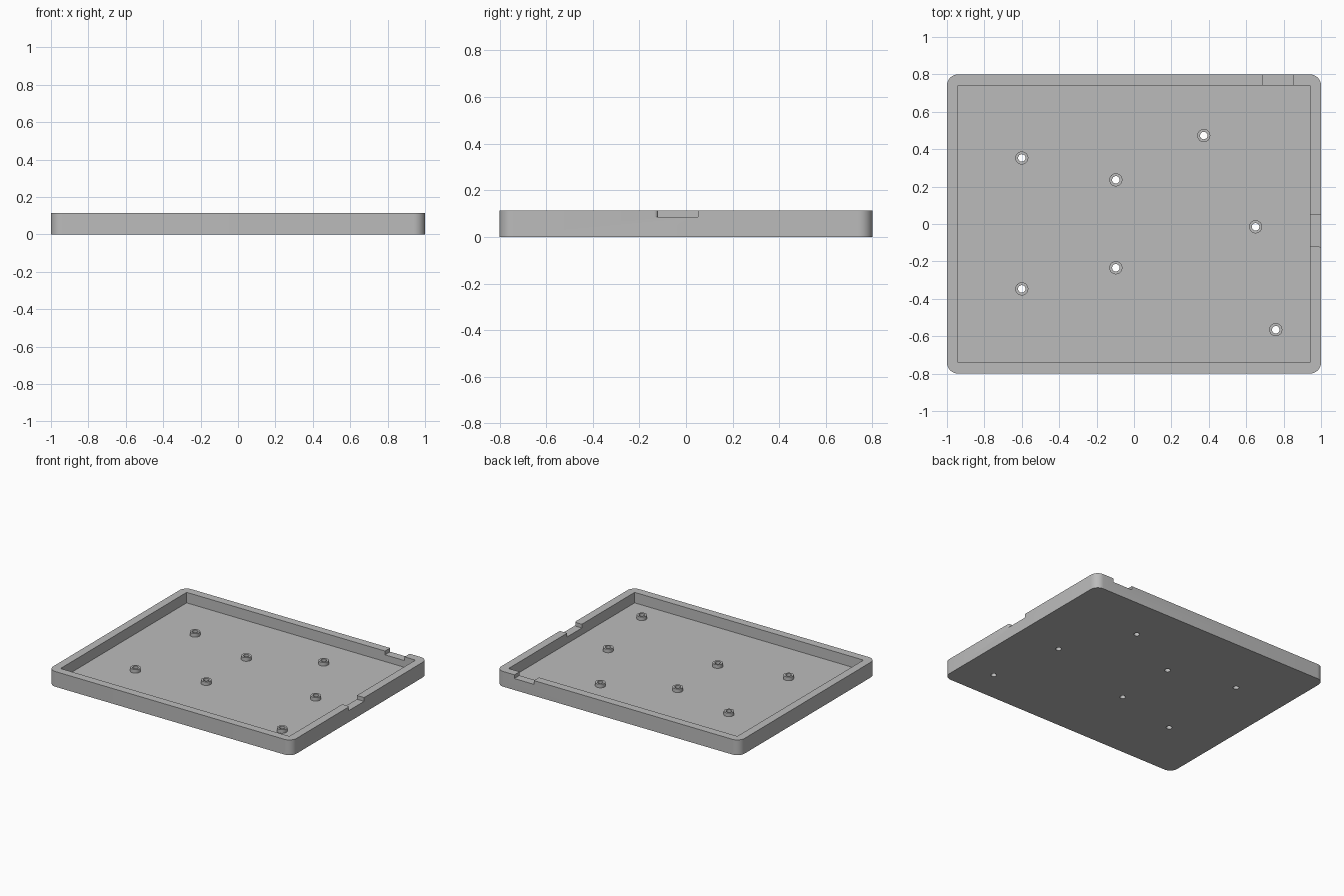
import bpy, bmesh
from math import sin, cos, pi, radians

HEIGHT, FLOOR, NOTCH_Z, POST_TOP = 0.113, 0.035, 0.085, 0.062
POST_R, HOLE_R = 0.035, 0.02
POSTS = [(-0.60, 0.353), (-0.60, -0.347), (-0.097, 0.236), (-0.097, -0.234),
         (0.373, 0.473), (0.65, -0.015), (0.758, -0.565)]

if "Cube" in bpy.data.objects:
    bpy.data.objects.remove(bpy.data.objects["Cube"])

grey = bpy.data.materials.new("plain grey")
grey.use_nodes = True
colour = (0.5, 0.5, 0.5, 1)
grey.diffuse_color = colour
grey.node_tree.nodes["Principled BSDF"].inputs["Base Color"].default_value = colour


def finish(name, bm):
    bmesh.ops.recalc_face_normals(bm, faces=bm.faces[:])
    mesh = bpy.data.meshes.new(name)
    bm.to_mesh(mesh)
    bm.free()
    mesh.materials.append(grey)
    obj = bpy.data.objects.new(name, mesh)
    bpy.context.collection.objects.link(obj)
    return obj


def arc(cx, cy, r, start, end, steps):
    angles = [radians(start + (end - start) * i / steps) for i in range(steps + 1)]
    return [(cx + r * cos(a), cy + r * sin(a)) for a in angles]


def prism(name, outline, z0, z1):
    bm = bmesh.new()
    face = bm.faces.new([bm.verts.new((x, y, z0)) for x, y in outline])
    grown = bmesh.ops.extrude_face_region(bm, geom=[face])
    top = [v for v in grown["geom"] if isinstance(v, bmesh.types.BMVert)]
    bmesh.ops.translate(bm, verts=top, vec=(0, 0, z1 - z0))
    return finish(name, bm)


def rect(x0, x1, y0, y1):
    return [(x0, y0), (x1, y0), (x1, y1), (x0, y1)]


def tube(name, x, y):
    """Lathe a hollow post standing on the floor."""
    bm = bmesh.new()
    profile = [(HOLE_R, FLOOR), (POST_R, FLOOR), (POST_R, POST_TOP), (HOLE_R, POST_TOP)]
    verts = [bm.verts.new((x + r, y, z)) for r, z in profile]
    edges = [bm.edges.new((verts[i], verts[(i + 1) % 4])) for i in range(4)]
    bmesh.ops.spin(bm, geom=verts + edges, cent=(x, y, 0), axis=(0, 0, 1),
                   angle=2 * pi, steps=32, use_merge=True)
    bmesh.ops.remove_doubles(bm, verts=bm.verts[:], dist=0.0001)
    return finish(name, bm)


def smooth(obj):
    bpy.ops.object.select_all(action="DESELECT")
    obj.select_set(True)
    bpy.context.view_layer.objects.active = obj
    bpy.ops.object.shade_smooth_by_angle(angle=radians(30))


# Tray block with rounded upright corners
R = 0.06
outline = []
for i, (sx, sy) in enumerate([(1, 1), (-1, 1), (-1, -1), (1, -1)]):
    outline += arc(sx * (1 - R), sy * (0.8 - R), R, 90 * i, 90 * i + 90, 10)
tray = prism("tray", outline, 0, HEIGHT)

# Cutters: cavity, rim notches and screw holes
side_notch = ([(0.9, 0.052), (0.9, -0.12)] + arc(0.984, -0.136, 0.016, 90, 0, 6)
              + [(1.1, -0.136), (1.1, 0.052)])
cutters = [
    prism("cavity_cutter", rect(-0.94, 0.94, -0.74, 0.74), FLOOR, 0.3),
    prism("side_notch_cutter", side_notch, NOTCH_Z, 0.3),
    prism("back_notch_cutter", rect(0.69, 0.85, 0.7, 0.9), NOTCH_Z, 0.3),
]
cutters += [prism("hole_cutter", arc(x, y, HOLE_R, 0, 360 * 31 / 32, 31), -0.1, 0.2)
            for x, y in POSTS]

bpy.context.view_layer.objects.active = tray
for cutter in cutters:
    cutter.hide_render = True
    mod = tray.modifiers.new("cut", "BOOLEAN")
    mod.operation, mod.solver, mod.object = "DIFFERENCE", "EXACT", cutter
    bpy.ops.object.modifier_apply(modifier=mod.name)
    bpy.data.objects.remove(cutter)
smooth(tray)

# Hollow screw posts
for number, (x, y) in enumerate(POSTS, 1):
    smooth(tube(f"screw_post_{number}", x, y))
